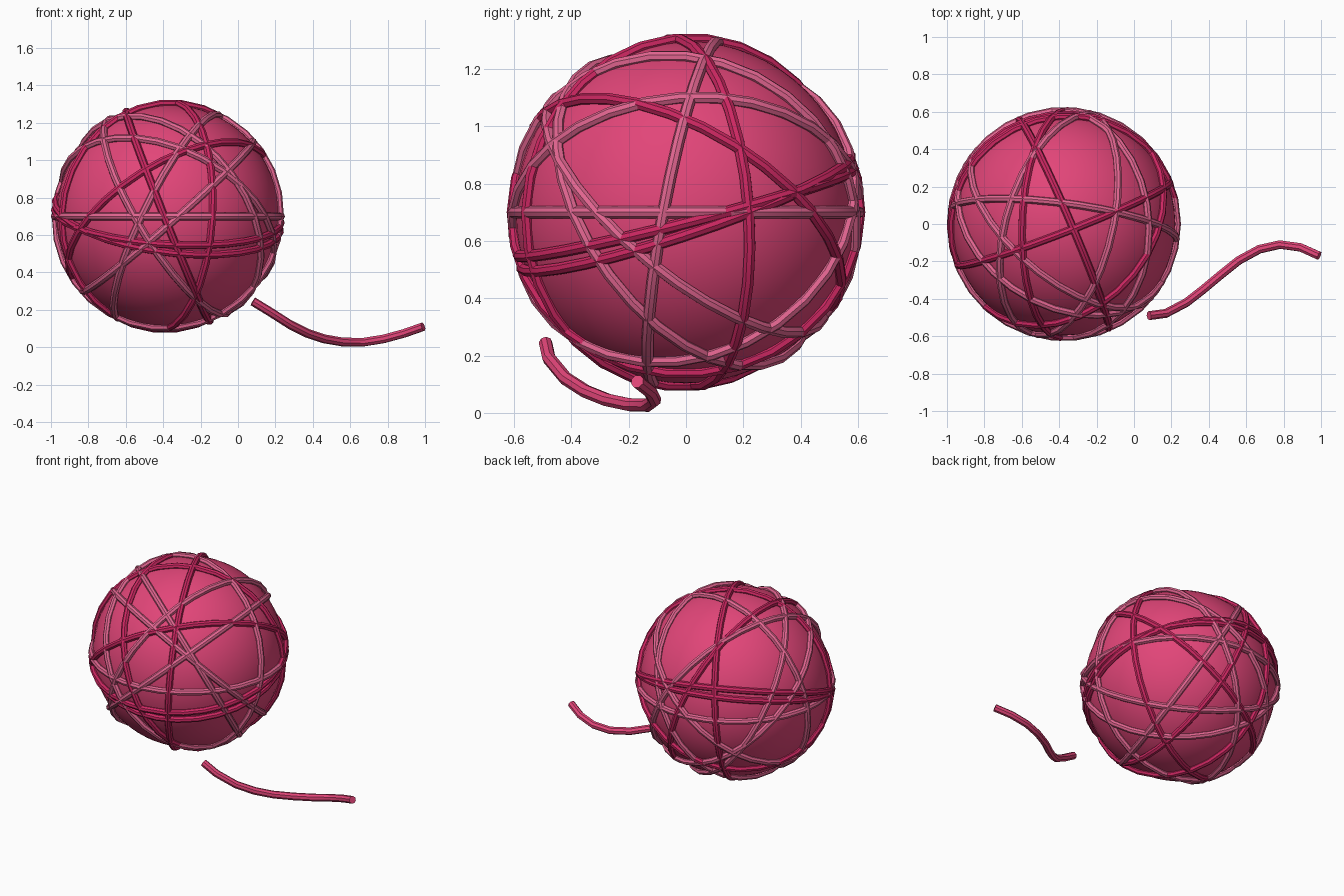
import bpy
from mathutils import Vector

if "Cube" in bpy.data.objects:
    bpy.data.objects.remove(bpy.data.objects["Cube"])

CENTER = Vector((-0.375, 0, 0.70))
BALL_R = 0.597
RING_R = 0.605
YARN_R = 0.021


def material(name, rgb):
    m = bpy.data.materials.new(name)
    m.diffuse_color = (*rgb, 1)
    m.use_nodes = True
    m.node_tree.nodes["Principled BSDF"].inputs["Base Color"].default_value = m.diffuse_color
    return m


base = material("yarn_base", (0.76, 0.06, 0.19))
light = material("yarn_light", (0.76, 0.13, 0.28))
dark = material("yarn_dark", (0.60, 0.02, 0.12))


def finish(name, mat):
    ob = bpy.context.object
    ob.name = name
    ob.data.materials.append(mat)
    bpy.ops.object.shade_smooth_by_angle()
    return ob


# Core ball
bpy.ops.mesh.primitive_uv_sphere_add(segments=48, ring_count=32, radius=BALL_R, location=CENTER)
finish("yarn_ball", base)

# Strands wound round the ball, each a great circle given by its axis
light_axes = [
    (0, 0, 1),
    (0.129, 0.98, -0.184),
    (0.356, 0.594, 0.72),
    (-0.66, -0.062, 0.75),
    (0.57, 0.67, 0.47),
    (0.823, -0.258, 0.506),
    (0.876, -0.208, -0.434),
]
dark_axes = [
    (0.124, -0.317, 0.94),
    (0.06, -0.25, 0.97),
    (-0.476, 0.453, 0.756),
    (-0.361, 0.929, 0.071),
    (0.93, -0.03, 0.37),
    (0.917, 0.394, -0.06),
]


def strand(name, axis, mat):
    rot = Vector(axis).to_track_quat('Z', 'Y').to_euler()
    bpy.ops.mesh.primitive_torus_add(major_segments=30, minor_segments=8, major_radius=RING_R,
                                     minor_radius=YARN_R, location=CENTER, rotation=rot)
    finish(name, mat)


for i, a in enumerate(light_axes):
    strand(f"light_strand_{i + 1}", a, light)
for i, a in enumerate(dark_axes):
    strand(f"dark_strand_{i + 1}", a, dark)

# Loose tail end
path = [(0.08, -0.49, 0.245), (0.17, -0.478, 0.19), (0.28, -0.42, 0.12), (0.37, -0.35, 0.075),
        (0.46, -0.275, 0.045), (0.56, -0.195, 0.028), (0.67, -0.135, 0.027), (0.78, -0.11, 0.045),
        (0.89, -0.125, 0.075), (0.99, -0.17, 0.11)]
cu = bpy.data.curves.new("loose_tail", 'CURVE')
cu.dimensions = '3D'
cu.bevel_depth = 0.024
cu.bevel_resolution = 2
cu.use_fill_caps = True
sp = cu.splines.new('POLY')
sp.points.add(len(path) - 1)
for p, co in zip(sp.points, path):
    p.co = (*co, 1)
tail = bpy.data.objects.new("loose_tail", cu)
bpy.context.collection.objects.link(tail)
bpy.ops.object.select_all(action='DESELECT')
tail.select_set(True)
bpy.context.view_layer.objects.active = tail
bpy.ops.object.convert(target='MESH')
finish("loose_tail", base)
